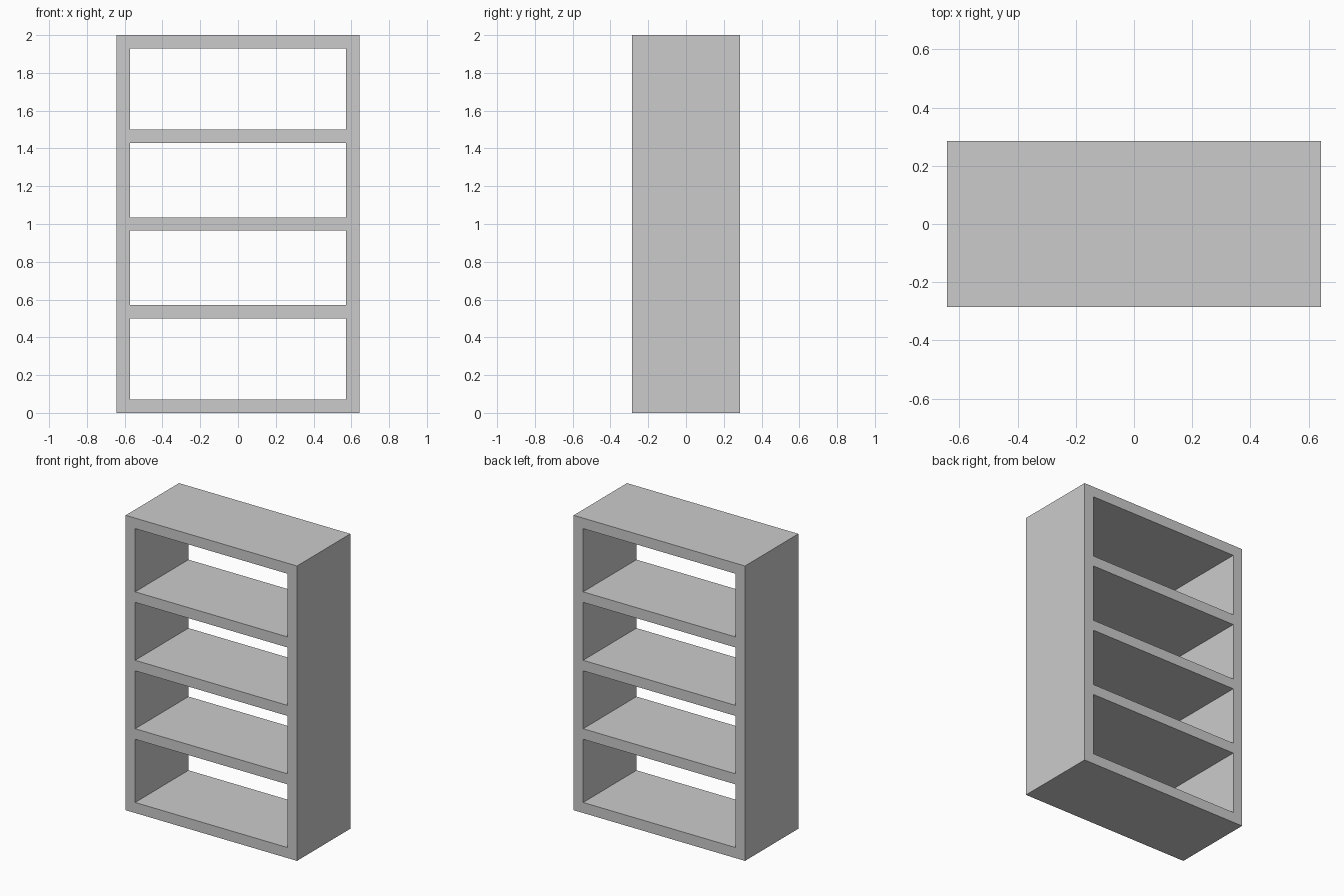
import bpy
import bmesh

if "Cube" in bpy.data.objects:
    bpy.data.objects.remove(bpy.data.objects["Cube"])

T = 1 / 14                      # board thickness
HALF_W, HALF_D, HEIGHT = 9 * T, 4 * T, 2.0

# Board edges across the front: two sides, and five horizontal boards
xs = [-HALF_W, -HALF_W + T, HALF_W - T, HALF_W]
board_bottoms = [0, 0.5, 1 - T / 2, 1.5 - T, HEIGHT - T]
zs = [z for b in board_bottoms for z in (b, b + T)]

bm = bmesh.new()

# Front outline as a grid, leaving the four compartments open
grid = [[bm.verts.new((x, -HALF_D, z)) for x in xs] for z in zs]
for r in range(len(zs) - 1):
    for c in range(len(xs) - 1):
        if c == 1 and r % 2 == 1:
            continue
        bm.faces.new((grid[r][c], grid[r][c + 1],
                      grid[r + 1][c + 1], grid[r + 1][c]))

# Extrude to full depth, keeping the front faces as the front skin
front = bm.faces[:]
ext = bmesh.ops.extrude_face_region(bm, geom=front, use_keep_orig=True)
verts = [g for g in ext["geom"] if isinstance(g, bmesh.types.BMVert)]
bmesh.ops.translate(bm, verts=verts, vec=(0, 2 * HALF_D, 0))
bmesh.ops.recalc_face_normals(bm, faces=bm.faces)

mesh = bpy.data.meshes.new("shelf_unit")
bm.to_mesh(mesh)
bm.free()
shelf_unit = bpy.data.objects.new("shelf_unit", mesh)
bpy.context.collection.objects.link(shelf_unit)
